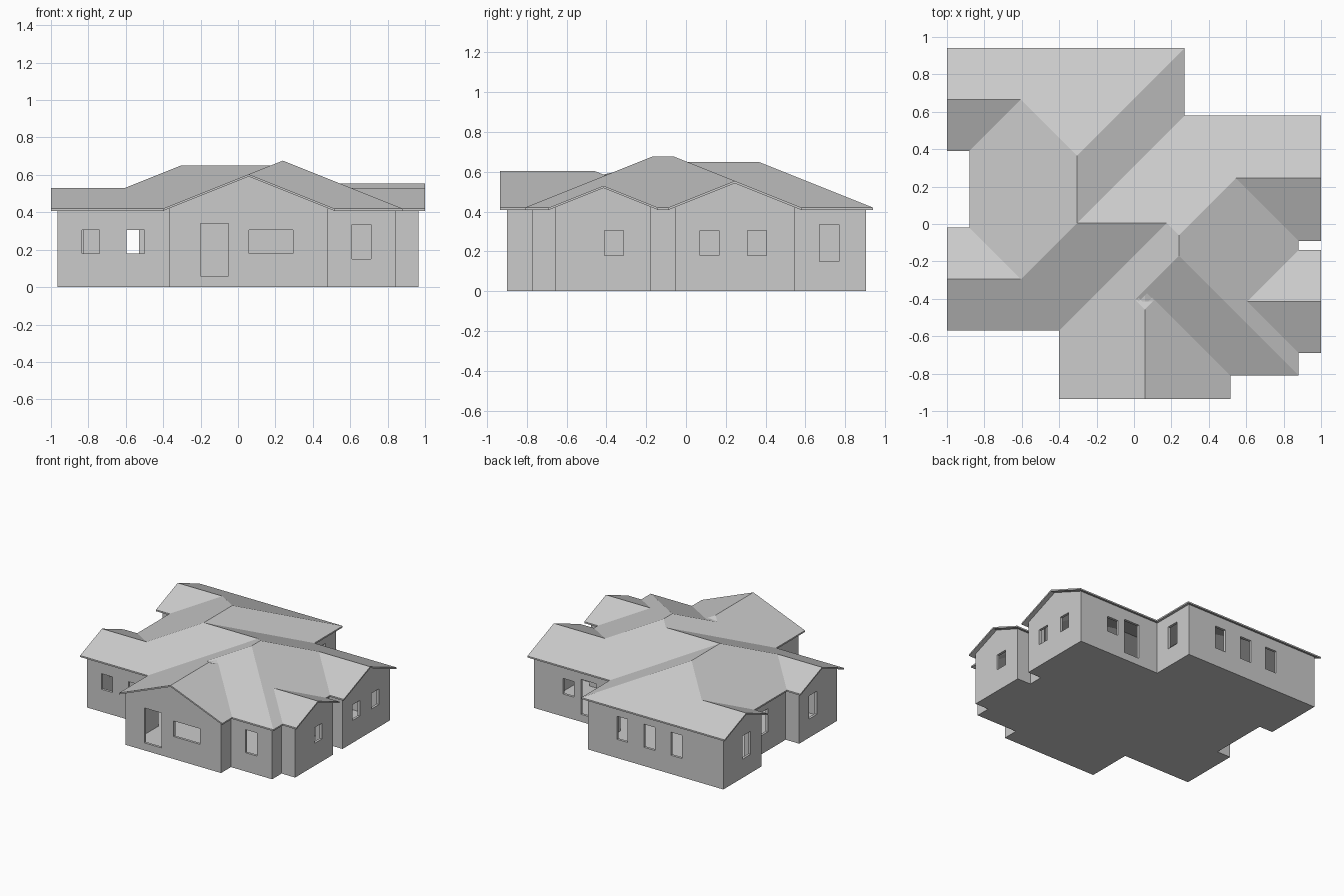
import bpy, bmesh
from mathutils import Vector

if "Cube" in bpy.data.objects:
    bpy.data.objects.remove(bpy.data.objects["Cube"])

SLOPE, EAVE, THICK = 0.4, 0.42, 0.012
WALL_OUT, WALL_IN = 0.035, 0.055

# roof blocks: x0, x1, y0, y1, gabled side ('' = fully hipped)
BLOCKS = [
    (-1.0, 0.0, 0.39, 0.94, 'W'),
    (-1.0, 0.0, -0.57, -0.02, 'W'),
    (-0.88, 0.27, -0.57, 0.94, ''),
    (-0.88, 0.88, -0.57, 0.58, ''),
    (-0.40, 0.88, -0.81, 0.58, ''),
    (-0.40, 0.515, -0.935, 0.0, 'S'),
    (0.2, 1.0, -0.09, 0.58, 'E'),
    (0.3, 1.0, -0.69, -0.14, 'E'),
]


def inside(p, inset):
    return any(x0 + inset < p.x < x1 - inset and y0 + inset < p.y < y1 - inset
               for x0, x1, y0, y1, g in BLOCKS)


def roof_z(p):
    best = 0
    for x0, x1, y0, y1, g in BLOCKS:
        d = {'W': p.x - x0, 'E': x1 - p.x, 'S': p.y - y0, 'N': y1 - p.y}
        best = max(best, min(v for k, v in d.items() if k != g))
    return EAVE + SLOPE * best


def cut(bm, lines):
    # line (a, b, c): a*x + b*y = c
    for a, b, c in sorted(lines):
        n = Vector((a, b, 0))
        bmesh.ops.bisect_plane(bm, geom=bm.verts[:] + bm.edges[:] + bm.faces[:],
                               dist=1e-5, plane_co=n * (c / n.length_squared), plane_no=n)


def slab(name, insets, keep, top, bottom, creased=True):
    """Cut a sheet along plan lines, keep the wanted cells, lift and thicken."""
    bm = bmesh.new()
    bmesh.ops.create_grid(bm, x_segments=1, y_segments=1, size=1.2)
    edges = set()
    for i in insets:
        for x0, x1, y0, y1, g in BLOCKS:
            edges |= {(1, 0, round(x0 + i, 4)), (1, 0, round(x1 - i, 4)),
                      (0, 1, round(y0 + i, 4)), (0, 1, round(y1 - i, 4))}
    cut(bm, edges)
    drop = [f for f in bm.faces if not keep(f.calc_center_median())]
    bmesh.ops.delete(bm, geom=drop, context='FACES')
    if creased:
        xs = {x for b in BLOCKS for x in b[:2]}
        ys = {y for b in BLOCKS for y in b[2:4]}
        lines = {(1, s, round(x + s * y, 4)) for x in xs for y in ys for s in (1, -1)}
        for x0, x1, y0, y1, g in BLOCKS:
            lines |= {(1, 0, round((x0 + x1) / 2, 4)), (0, 1, round((y0 + y1) / 2, 4))}
        cut(bm, lines)
    verts, faces = bm.verts[:], bm.faces[:]
    border = [e.link_loops[0] for e in bm.edges if e.is_boundary]
    border = [(l.vert, l.link_loop_next.vert) for l in border]
    low = {v: bm.verts.new((v.co.x, v.co.y, bottom(v.co))) for v in verts}
    for v in verts:
        v.co.z = top(v.co)
    for f in faces:
        bm.faces.new([low[v] for v in reversed(f.verts)])
    for a, b in border:
        bm.faces.new([b, a, low[a], low[b]])
    bmesh.ops.recalc_face_normals(bm, faces=bm.faces[:])
    bmesh.ops.dissolve_limit(bm, angle_limit=0.02, verts=bm.verts[:], edges=bm.edges[:])
    return finish(bm, name)


def finish(bm, name):
    me = bpy.data.meshes.new(name)
    bm.to_mesh(me)
    bm.free()
    ob = bpy.data.objects.new(name, me)
    bpy.context.collection.objects.link(ob)
    return ob


def add_box(bm, x0, x1, y0, y1, z0, z1):
    vs = bmesh.ops.create_cube(bm, size=1)['verts']
    for v in vs:
        v.co = Vector((x0 + (v.co.x + .5) * (x1 - x0), y0 + (v.co.y + .5) * (y1 - y0),
                       z0 + (v.co.z + .5) * (z1 - z0)))


# roof, walls and floor
roof = slab("roof", [0], lambda p: inside(p, 0), roof_z, lambda p: roof_z(p) - THICK)
walls = slab("walls", [WALL_OUT, WALL_IN],
             lambda p: inside(p, WALL_OUT) and not inside(p, WALL_IN),
             lambda p: roof_z(p) - THICK, lambda p: 0.0)
floor = slab("floor", [WALL_OUT], lambda p: inside(p, WALL_OUT),
             lambda p: 0.008, lambda p: 0.0, creased=False)

# inner partition
bm = bmesh.new()
add_box(bm, -0.53, 0.84, 0.0, 0.02, 0.005, 0.41)
finish(bm, "partition")

# window and door openings
LOW, TALL, DOOR = (0.18, 0.305), (0.15, 0.335), (0.06, 0.34)
ALONG_X = [  # wall y, x0, x1, heights
    (-0.525, -0.835, -0.74, LOW), (-0.525, -0.595, -0.5, LOW),
    (-0.89, -0.2, -0.05, DOOR), (-0.89, 0.06, 0.295, LOW), (-0.765, 0.61, 0.71, TALL),
    (0.535, 0.61, 0.71, LOW), (0.535, 0.41, 0.55, DOOR),
    (0.895, -0.115, -0.02, TALL), (0.895, -0.36, -0.26, TALL), (0.895, -0.6, -0.5, TALL)]
ALONG_Y = [  # wall x, y0, y1, heights
    (0.955, 0.07, 0.165, LOW), (0.955, 0.31, 0.405, LOW), (0.955, -0.41, -0.315, LOW),
    (0.225, 0.67, 0.77, TALL), (-0.955, 0.56, 0.66, TALL),
    (-0.955, -0.28, -0.18, TALL), (-0.835, 0.17, 0.27, TALL)]
bm = bmesh.new()
for y, a, b, h in ALONG_X:
    add_box(bm, a, b, y - 0.035, y + 0.035, *h)
for x, a, b, h in ALONG_Y:
    add_box(bm, x - 0.035, x + 0.035, a, b, *h)
cutter = finish(bm, "opening_cutter")
cutter.hide_render = True
mod = walls.modifiers.new("openings", 'BOOLEAN')
mod.operation, mod.solver, mod.object = 'DIFFERENCE', 'EXACT', cutter
bpy.context.view_layer.objects.active = walls
bpy.ops.object.modifier_apply(modifier=mod.name)
bpy.data.objects.remove(cutter)
